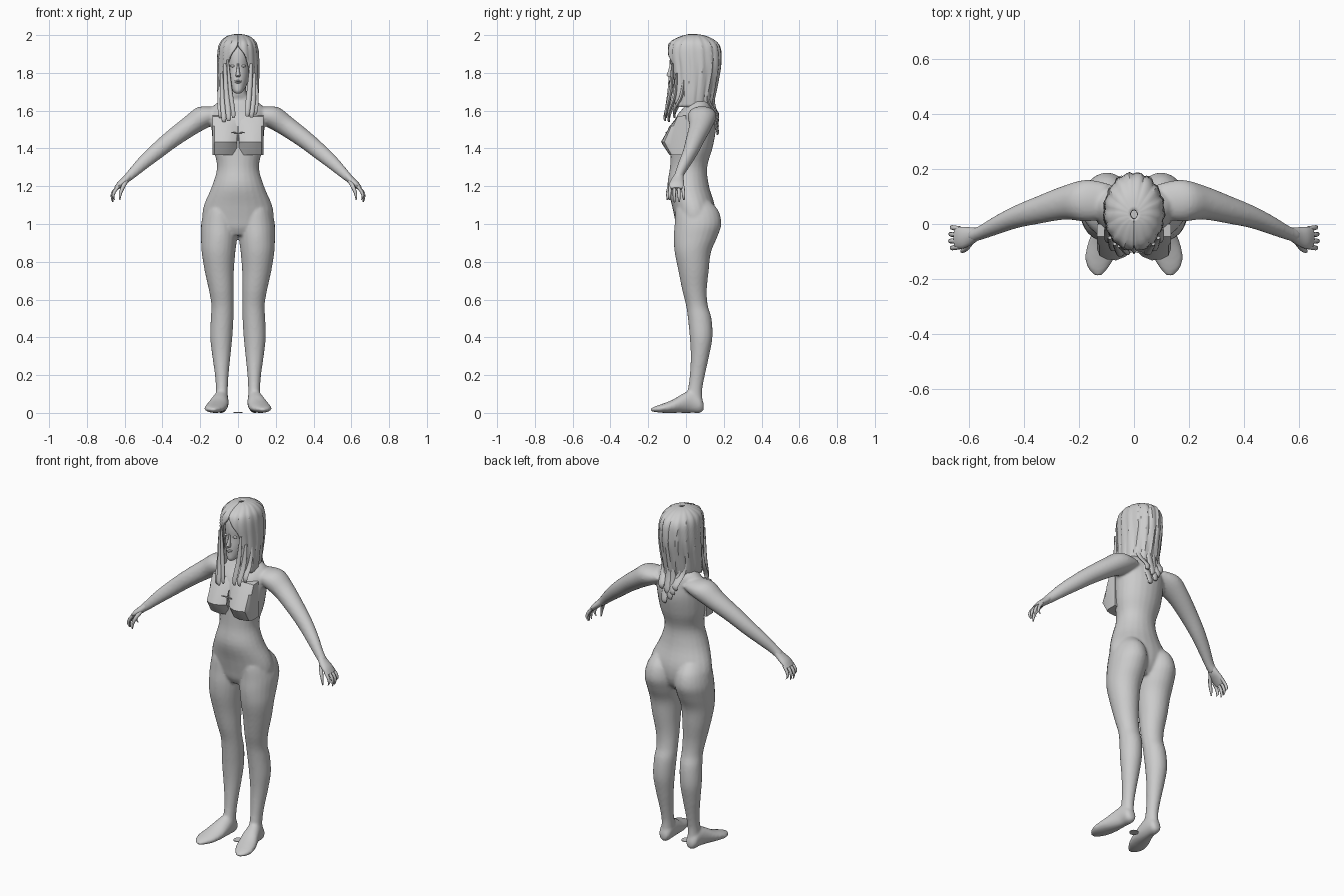
import bpy, bmesh, math
from mathutils import Vector

grey = bpy.data.materials.new("plain grey")
grey.diffuse_color = (0.6, 0.6, 0.6, 1)


def spline(rows, steps=4):
    """Catmull-Rom through rows of numbers."""
    out = []
    for i in range(len(rows) - 1):
        p = [rows[max(i - 1, 0)], rows[i], rows[i + 1], rows[min(i + 2, len(rows) - 1)]]
        for k in range(steps):
            t = k / steps
            out.append([b + 0.5 * t * (c - a + t * (2 * a - 5 * b + 4 * c - d + t * (3 * (b - c) + d - a)))
                        for a, b, c, d in zip(*p)])
    return out + [list(rows[-1])]


def skin(bm, rings, closed=True):
    """Bridge rings of points; closed rings also get end caps."""
    vs = [[bm.verts.new(p) for p in r] for r in rings]
    n = len(vs[0])
    faces = []
    for a, b in zip(vs, vs[1:]):
        for i in range(n if closed else n - 1):
            j = (i + 1) % n
            faces.append(bm.faces.new((a[i], a[j], b[j], b[i])))
    if closed:
        faces += [bm.faces.new(vs[0]), bm.faces.new(vs[-1])]
    bmesh.ops.recalc_face_normals(bm, faces=faces)


def oval(c, u, v, n=20):
    c, u, v = Vector(c), Vector(u), Vector(v)
    return [c + u * math.cos(2 * math.pi * i / n) + v * math.sin(2 * math.pi * i / n) for i in range(n)]


def upright(bm, rows, s=1, n=24):
    """Rows: z, x min, x max, y front, y back."""
    skin(bm, [oval((s * (a + b) / 2, (f + k) / 2, z), ((b - a) / 2, 0, 0), (0, (k - f) / 2, 0), n)
              for z, a, b, f, k in spline(rows)])


def limb(bm, rows, u, s=1, n=16, steps=4):
    """Rows: x, y, z, radius along u, radius along y."""
    skin(bm, [oval((s * x, y, z), (s * u[0] * a, u[1] * a, u[2] * a), (0, b, 0), n)
              for x, y, z, a, b in spline(rows, steps)])


def finish(name, bm, angle=50):
    me = bpy.data.meshes.new(name)
    bm.to_mesh(me)
    bm.free()
    ob = bpy.data.objects.new(name, me)
    bpy.context.collection.objects.link(ob)
    me.materials.append(grey)
    bpy.ops.object.select_all(action='DESELECT')
    ob.select_set(True)
    bpy.context.view_layer.objects.active = ob
    bpy.ops.object.shade_smooth_by_angle(angle=math.radians(angle))
    return ob


# body: torso, legs, feet and arms fused into one skin
bm = bmesh.new()
torso = [(0.94, .08, -.03, .11), (0.98, .16, -.05, .14), (1.03, .188, -.06, .155), (1.1, .18, -.075, .152),
         (1.2, .138, -.098, .122), (1.3, .111, -.085, .112), (1.4, .13, -.08, .14), (1.5, .14, -.075, .158),
         (1.57, .145, -.05, .152), (1.62, .135, -.01, .14), (1.655, .09, .015, .12),
         (1.69, .047, .005, .1), (1.76, .043, .0, .09)]
upright(bm, [(z, -w, w, f, b) for z, w, f, b in torso])
leg = [(1.12, .04, .15, -.04, .13), (1.07, .015, .178, -.055, .172), (1.0, .002, .195, -.06, .187),
       (0.93, .004, .196, -.065, .165), (0.85, .014, .192, -.06, .132), (0.75, .022, .176, -.04, .12),
       (0.65, .024, .154, -.02, .11), (0.57, .024, .141, 0, .115), (0.5, .024, .144, .01, .135),
       (0.4, .03, .147, .02, .14), (0.3, .04, .136, .025, .122), (0.2, .05, .122, .02, .1),
       (0.12, .054, .117, .008, .086), (0.05, .052, .122, -.02, .09)]
arm = [(.09, .085, 1.59, .04, .06), (.17, .085, 1.572, .062, .076), (.25, .078, 1.522, .055, .062),
       (.35, .05, 1.45, .048, .05), (.43, .025, 1.385, .043, .041), (.5, -.005, 1.325, .036, .034),
       (.56, -.033, 1.268, .027, .026), (.59, -.042, 1.24, .022, .026)]
# foot rows: y, x inner, x outer, bottom, top
foot = [(.094, .07, .105, .015, .05), (.075, .055, .122, .0, .09), (.03, .05, .13, .0, .12),
        (-.02, .05, .148, .0, .1), (-.07, .055, .168, .0, .07), (-.12, .07, .178, .0, .05),
        (-.16, .093, .168, .004, .036), (-.19, .118, .14, .01, .022)]
for s in (1, -1):
    upright(bm, leg, s)
    limb(bm, arm, (.65, 0, .76), s, 20)
    skin(bm, [oval((s * (a + b) / 2, y, (lo + hi) / 2), ((b - a) / 2, 0, 0), (0, 0, (hi - lo) / 2))
              for y, a, b, lo, hi in spline(foot)])
body = finish("body", bm)
mod = body.modifiers.new("fuse", 'REMESH')
mod.mode = 'VOXEL'
mod.voxel_size = 0.008
mod.use_smooth_shade = True
mod = body.modifiers.new("soften", 'SMOOTH')
mod.factor = 0.5
mod.iterations = 4

# hands: palm, four bent fingers and a thumb
for s, label in ((1, "left"), (-1, "right")):
    bm = bmesh.new()
    limb(bm, [(.57, -.037, 1.262, .02, .023), (.595, -.045, 1.235, .02, .033),
              (.625, -.05, 1.21, .017, .04), (.648, -.05, 1.185, .011, .037)], (.7, 0, .7), s)
    for i in range(4):
        y, d = -.083 + .022 * i, (.012, .0, .002, .012)[i]
        limb(bm, [(.632, y, 1.2, .009, .009), (.658 - d / 3, y - .003 + .002 * i, 1.172, .009, .009),
                  (.668 - d / 2, y - .004 + .003 * i, 1.145, .008, .008),
                  (.664 - d, y - .003 + .003 * i, 1.116 + d, .004, .004)], (.85, 0, .5), s, 8, 2)
    limb(bm, [(.59, -.06, 1.232, .012, .014), (.607, -.086, 1.2, .011, .011),
              (.622, -.097, 1.165, .009, .009), (.627, -.098, 1.128, .004, .004)], (.85, 0, .5), s, 8, 2)
    finish(label + "_hand", bm)

# bust: wedge shaped cups with a sharp lower edge
bm = bmesh.new()
for s in (1, -1):
    skin(bm, [[(s * x, 0, 1.575), (s * x, -.045, 1.57), (s * x, -.05 - .42 * (d - .05), 1.52),
               (s * x, -d, 1.435), (s * x, -d + .008, 1.42), (s * x, -d * .66, 1.365), (s * x, 0, 1.365)]
              for x, d in ((.006, .095), (.03, .118), (.065, .132), (.1, .128), (.125, .115), (.135, .088))])
finish("bust", bm, 30)

# small tie between the cups
bm = bmesh.new()
limb(bm, [(-.035, -.107, 1.485, .003, .003), (0, -.1, 1.482, .003, .004), (.035, -.107, 1.485, .003, .003)],
     (0, 0, 1), 1, 6)
limb(bm, [(0, -.085, 1.52, .003, .003), (0, -.1, 1.48, .003, .004), (0, -.107, 1.44, .003, .003)],
     (1, 0, 0), 1, 6)
finish("chest_tie", bm)

# head
bm = bmesh.new()
head = [(1.692, .014, -.078, -.04), (1.705, .028, -.087, .0), (1.735, .046, -.087, .06), (1.78, .06, -.085, .1),
        (1.83, .068, -.08, .13), (1.88, .072, -.082, .14), (1.93, .066, -.072, .13), (1.97, .04, -.03, .1)]
upright(bm, [(z, -w, w, f, b) for z, w, f, b in head])
finish("head", bm)

# nose, lips and eyes
bm = bmesh.new()
skin(bm, [oval((0, y, z), (w, 0, 0), (0, d, 0), 10) for z, y, w, d in
          ((1.85, -.076, .005, .009), (1.81, -.083, .008, .012), (1.787, -.088, .013, .017),
           (1.777, -.084, .01, .01))])
for x, y, z, w, h in ((0, -.084, 1.757, .021, .005), (0, -.084, 1.749, .017, .005),
                      (.029, -.07, 1.836, .014, .007), (-.029, -.07, 1.836, .014, .007)):
    skin(bm, [oval((x + w * math.sin(t), y, z), (0, .009 * math.cos(t), 0), (0, 0, h * math.cos(t)), 10)
              for t in (-1.4, -.8, 0, .8, 1.4)])
finish("face_details", bm)

# hair: a shell open at the face, with strand ridges
# rows: z, half width, y front, y back, half angle of the opening
rows = [(2.0, .012, .02, .05, 0), (1.99, .055, -.02, .105, 0), (1.965, .085, -.072, .152, 0),
        (1.935, .098, -.09, .174, .08), (1.89, .103, -.094, .18, .38), (1.83, .105, -.088, .178, .58),
        (1.75, .104, -.083, .162, .6), (1.68, .101, -.085, .148, .62), (1.62, .094, -.085, .135, .8)]
bm = bmesh.new()
rings = []
for z, w, f, b, gap in spline(rows, 3):
    ring = []
    for i in range(73):
        a = (math.pi - max(gap, .001)) * (i / 36 - 1)
        r = 1 + .025 * math.sin(17 * a + 1.5 * math.sin(z * 9)) + .012 * math.sin(31 * a)
        ring.append((w * r * math.sin(a), (f + b) / 2 + (b - f) / 2 * r * math.cos(a), z))
    rings.append(ring)
skin(bm, rings, False)
hair = finish("hair", bm, 40)
mod = hair.modifiers.new("thickness", 'SOLIDIFY')
mod.thickness = 0.012
mod.offset = 0

# loose locks: start x y z, end x y z, width
bm = bmesh.new()
front = [(-.07, -.072, 1.85, -.05, -.11, 1.545, .014), (-.055, -.08, 1.87, -.025, -.105, 1.56, .011),
         (-.088, -.05, 1.8, -.075, -.09, 1.54, .014), (.07, -.072, 1.85, .05, -.105, 1.57, .014),
         (.088, -.05, 1.8, .072, -.09, 1.565, .015), (-.095, -.01, 1.78, -.09, -.06, 1.56, .016),
         (.095, -.01, 1.78, .09, -.06, 1.58, .016)]
back = [(x, .148 - abs(x) * .5, 1.76, x * .62, .165, e, .019) for x, e in
        ((-.075, 1.56), (-.045, 1.53), (-.015, 1.5), (.015, 1.53), (.045, 1.47), (.075, 1.55))]
for x, y, z, ex, ey, ez, w in front + back:
    sag = .6 if y < 0 else .25
    skin(bm, [oval(c[:3], (c[3], 0, 0), (0, c[4], 0), 8) for c in spline(
        [(x, y, z, w * .5, .006), (x + (ex - x) * .45, y + (ey - y) * .45 * sag, (z + ez) / 2, w, .01),
         (ex, ey, ez + .03, w, .008), (ex, ey, ez, w * .55, .004)])])
finish("hair_locks", bm)

# small disc on the ground between the feet
bm = bmesh.new()
skin(bm, [oval((0, 0, z), (.025, 0, 0), (0, .025, 0), 16) for z in (0, .004)])
finish("ground_disc", bm)
